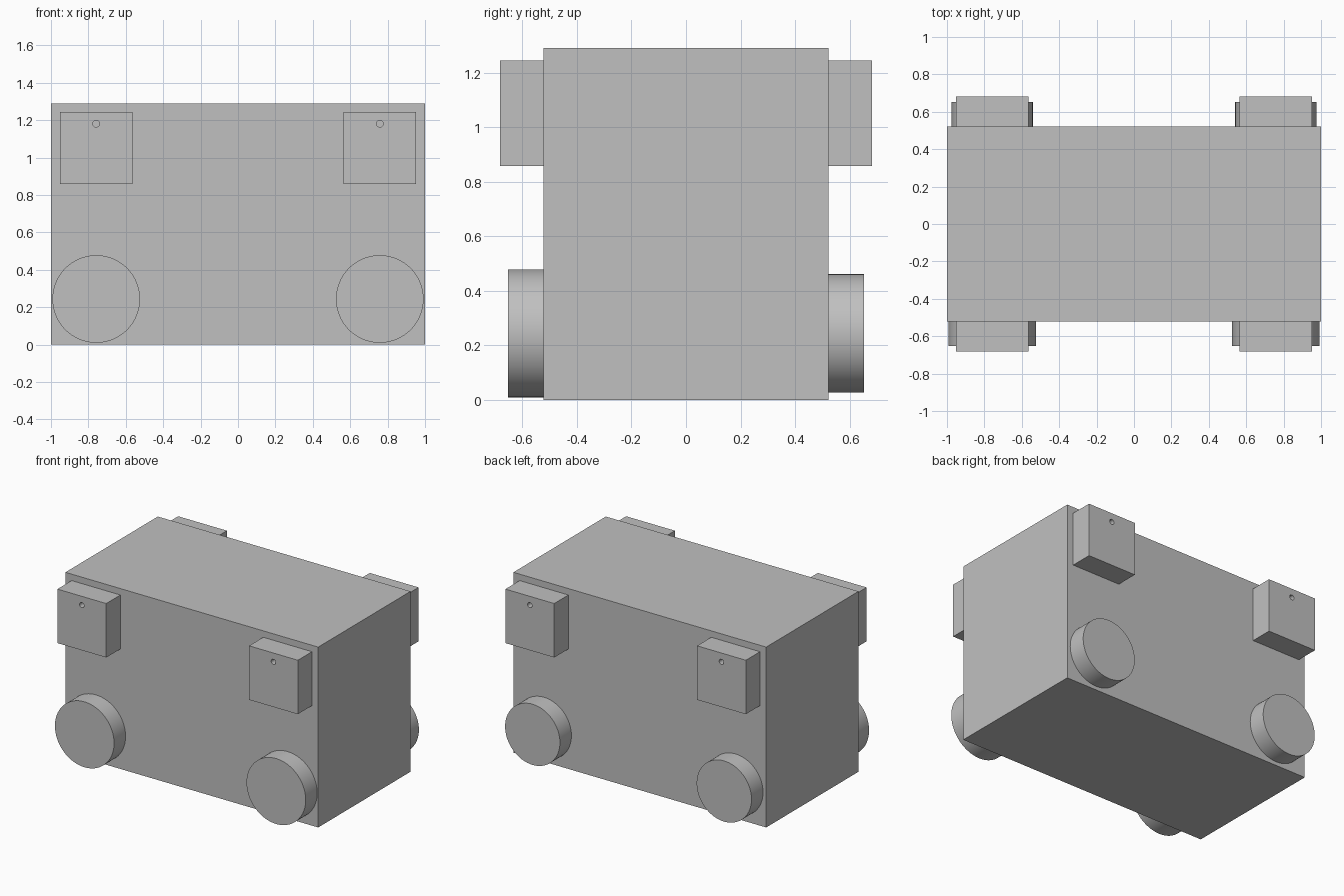
import bpy
import math

cube = bpy.data.objects.get("Cube")
if cube:
    bpy.data.objects.remove(cube, do_unlink=True)

# Single plain grey
grey = bpy.data.materials.new("plain_grey")
grey.use_nodes = True
colour = (0.53, 0.53, 0.53, 1)
grey.diffuse_color = colour
grey.node_tree.nodes["Principled BSDF"].inputs["Base Color"].default_value = colour

HALF_DEPTH = 0.522   # body face
BLOCK_FACE = 0.682   # outer face of the upper blocks
WHEEL_FACE = 0.652   # outer face of the wheels
SIDE_X = 0.758       # shared centre of blocks and wheels


def box(name, centre, size):
    bpy.ops.mesh.primitive_cube_add(size=1, location=centre)
    ob = bpy.context.object
    ob.name = name
    ob.scale = size
    bpy.ops.object.transform_apply(location=False, rotation=False, scale=True)
    ob.data.materials.append(grey)
    return ob


def disc(name, x, z, radius, y_inner, y_outer, sides):
    bpy.ops.mesh.primitive_cylinder_add(
        vertices=sides, radius=radius, depth=abs(y_outer - y_inner),
        location=(x, (y_inner + y_outer) / 2, z), rotation=(math.pi / 2, 0, 0))
    ob = bpy.context.object
    ob.name = name
    ob.data.materials.append(grey)
    bpy.ops.object.shade_smooth_by_angle(angle=math.radians(30))
    return ob


# Main body
box("body", (0, 0, 0.645), (2, 2 * HALF_DEPTH, 1.29))

# Front wheels are slightly larger than the back ones
for end, y_sign, radius in (("front", -1, 0.234), ("back", 1, 0.217)):
    for side, x_sign in (("left", 1), ("right", -1)):
        x = x_sign * SIDE_X
        disc(f"{end}_{side}_wheel", x, 0.244, radius,
             y_sign * HALF_DEPTH, y_sign * WHEEL_FACE, 96)

        # Upper block with a small drilled hole
        block = box(f"{end}_{side}_block",
                    (x, y_sign * (HALF_DEPTH + BLOCK_FACE) / 2, 1.051),
                    (0.386, BLOCK_FACE - HALF_DEPTH, 0.386))
        drill = disc(f"{end}_{side}_hole_cutter", x, 1.181, 0.018,
                     y_sign * (HALF_DEPTH - 0.02), y_sign * (BLOCK_FACE + 0.02), 32)
        drill.hide_render = True
        drill.hide_set(True)
        cut = block.modifiers.new("hole", "BOOLEAN")
        cut.operation = "DIFFERENCE"
        cut.solver = "EXACT"
        cut.object = drill
